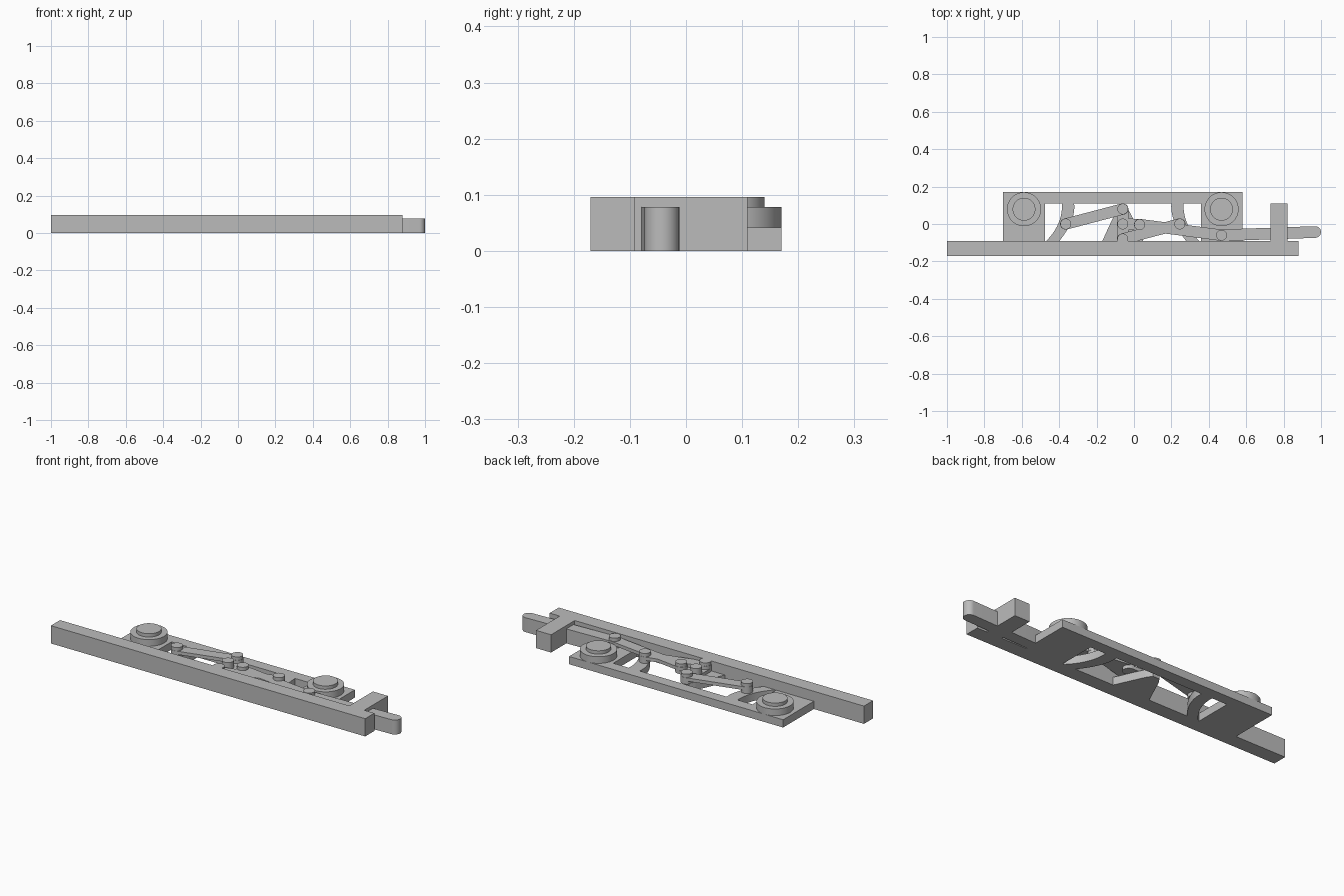
import bpy, bmesh, math
from mathutils import Vector

cube = bpy.data.objects.get("Cube")
if cube:
    bpy.data.objects.remove(cube, do_unlink=True)

grey = bpy.data.materials.new("plain grey")
grey.use_nodes = True
colour = (0.5, 0.5, 0.5, 1)
grey.diffuse_color = colour
grey.node_tree.nodes["Principled BSDF"].inputs["Base Color"].default_value = colour

# height layers: frame, crank, links, pin heads
FRAME, CRANK, LINK, TOP = 0.042, 0.06, 0.078, 0.096
PIVOT = Vector((-0.06, 0.0))
PIN_R = 0.03


def prism(name, outline, z0, z1, smooth=False):
    """Extrude a flat outline between two heights."""
    bm = bmesh.new()
    face = bm.faces.new([bm.verts.new((p[0], p[1], z0)) for p in outline])
    new = bmesh.ops.extrude_face_region(bm, geom=[face])["geom"]
    bmesh.ops.translate(bm, vec=(0, 0, z1 - z0),
                        verts=[v for v in new if isinstance(v, bmesh.types.BMVert)])
    bmesh.ops.recalc_face_normals(bm, faces=bm.faces)
    mesh = bpy.data.meshes.new(name)
    bm.to_mesh(mesh)
    bm.free()
    mesh.materials.append(grey)
    obj = bpy.data.objects.new(name, mesh)
    bpy.context.collection.objects.link(obj)
    if smooth:
        bpy.ops.object.select_all(action='DESELECT')
        obj.select_set(True)
        bpy.context.view_layer.objects.active = obj
        bpy.ops.object.shade_smooth_by_angle(angle=math.radians(30))
    return obj


def box(name, x0, x1, y0, y1, z0, z1):
    return prism(name, [(x0, y0), (x1, y0), (x1, y1), (x0, y1)], z0, z1)


def arc(c, r, start, sweep, steps):
    return [(c[0] + r * math.cos(start + sweep * i / steps),
             c[1] + r * math.sin(start + sweep * i / steps)) for i in range(steps + 1)]


def disc(name, c, r, z0, z1, steps=40):
    return prism(name, arc(c, r, 0, math.tau, steps)[:-1], z0, z1, True)


def link(name, a, b, z0, z1, r=PIN_R):
    """Bar with rounded ends between two pin centres."""
    ang = math.atan2(b[1] - a[1], b[0] - a[0])
    outline = (arc(b, r, ang - math.pi / 2, math.pi, 14)
               + arc(a, r, ang + math.pi / 2, math.pi, 14))
    return prism(name, outline, z0, z1, True)


def bezier(a, b, c, steps=12):
    a, b, c = Vector(a), Vector(b), Vector(c)
    return [a * (1 - t) ** 2 + b * 2 * t * (1 - t) + c * t * t
            for t in (i / steps for i in range(steps + 1))]


# fixed frame
box("front_rail", -1.0, 0.88, -0.17, -0.092, 0, TOP)
box("stop_block", 0.73, 0.82, -0.092, 0.11, 0, TOP)
box("rear_bar", -0.70, 0.58, 0.11, 0.17, 0, FRAME)
box("left_plate", -0.70, -0.475, -0.092, 0.11, 0, FRAME)
box("right_plate", 0.358, 0.58, -0.092, 0.11, 0, FRAME)

# curved braces, mirrored about the crank pivot
outer = bezier((-0.385, 0.11), (-0.38, 0.0), (-0.47, -0.092))
inner = bezier((-0.40, -0.092), (-0.31, 0.02), (-0.32, 0.11))
brace = outer + inner
prism("left_brace", brace, 0, FRAME, True)
prism("right_brace", [(2 * PIVOT.x - p.x, p.y) for p in brace], 0, FRAME, True)

# tapered bracket under the crank
prism("crank_bracket", [(-0.17, -0.092), (0.05, -0.092), (-0.02, 0.06),
                        (-0.04, 0.09), (-0.08, 0.09), (-0.10, 0.06)], 0, FRAME)

# rollers with hubs
for side, x in (("left", -0.588), ("right", 0.468)):
    disc(side + "_roller", (x, 0.079), 0.091, FRAME, LINK, 64)
    disc(side + "_roller_hub", (x, 0.079), 0.061, LINK, TOP, 48)

# crank with a side arm
crank_rear, crank_front = (-0.06, 0.08), (-0.06, -0.08)
crank_arm = (0.03, -0.003)
link("crank", crank_front, crank_rear, FRAME, CRANK)
link("crank_side_arm", PIVOT, crank_arm, FRAME, CRANK)

# links from the crank to the braces
brace_left, brace_right = (-0.365, 0.0), (0.245, 0.0)
link("left_link", brace_left, crank_rear, CRANK, LINK)
link("right_link", crank_front, brace_right, CRANK, LINK)

# long lever and handle
lever_pin, handle_end = (0.468, -0.06), (0.969, -0.043)
link("lever", crank_arm, lever_pin, CRANK, LINK)
link("handle", lever_pin, handle_end, 0, LINK, 0.031)

# pins
pins = {"crank_pin": PIVOT, "rear_crank_pin": crank_rear, "front_crank_pin": crank_front,
        "arm_pin": crank_arm, "left_brace_pin": brace_left,
        "right_brace_pin": brace_right, "lever_pin": lever_pin}
for name, c in pins.items():
    disc(name, c, PIN_R - 0.001, FRAME, TOP, 28)
